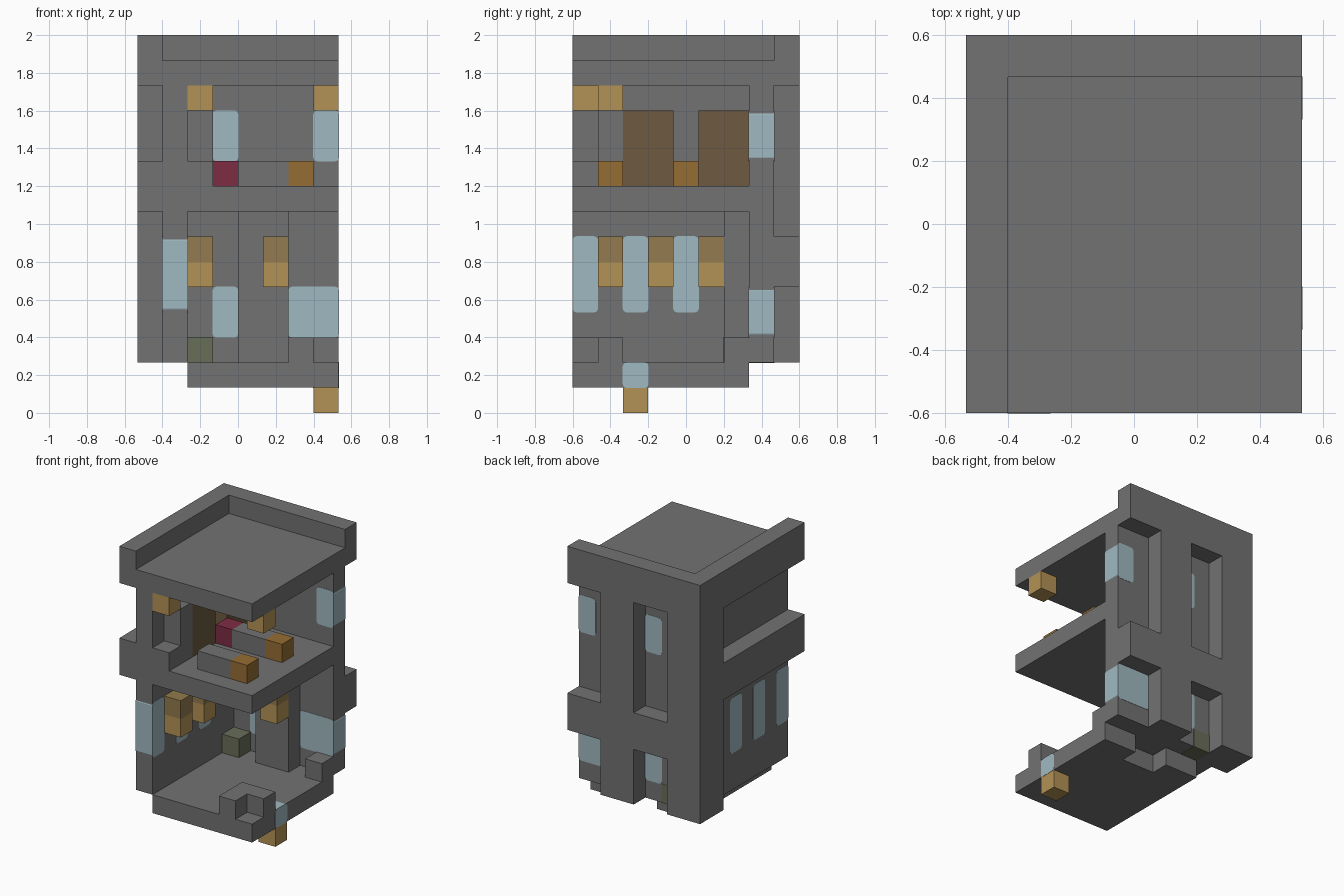
import bpy
import bmesh
from mathutils import Vector

cube = bpy.data.objects.get("Cube")
if cube:
    bpy.data.objects.remove(cube, do_unlink=True)

CELL = 2 / 15                      # everything sits on a grid of cubes
ORIGIN = Vector((-4, -4.5, 0))     # grid corner, in cells


def linear(c):
    c /= 255
    return c / 12.92 if c <= 0.04045 else ((c + 0.055) / 1.055) ** 2.4


def material(name, r, g, b):
    m = bpy.data.materials.new(name)
    colour = (linear(r), linear(g), linear(b), 1)
    m.diffuse_color = colour
    m.use_nodes = True
    m.node_tree.nodes["Principled BSDF"].inputs["Base Color"].default_value = colour
    return m


STONE = material("grey stone", 114, 114, 114)
GLASS = material("pale blue glass", 160, 185, 193)
GOLD = material("gold lamp", 180, 146, 86)
DULL_GOLD = material("dull gold", 147, 123, 78)
ORANGE = material("orange brown", 149, 109, 51)
BROWN = material("dark brown wood", 109, 90, 65)
RED = material("dark red cloth", 125, 44, 68)
GREEN = material("olive green", 104, 109, 88)


def block(name, x, y, z, mat=STONE, round_axis=None, proud=0.0):
    """Box over cell ranges; corners around round_axis may be rounded."""
    lo = (Vector((x[0], y[0], z[0])) + ORIGIN) * CELL - Vector((proud,) * 3)
    hi = (Vector((x[1], y[1], z[1])) + ORIGIN) * CELL + Vector((proud,) * 3)
    bm = bmesh.new()
    bmesh.ops.create_cube(bm, size=1)
    for v in bm.verts:
        v.co = Vector([(lo[a] + hi[a]) / 2 + v.co[a] * (hi[a] - lo[a]) for a in range(3)])
    if round_axis is not None:
        edges = [e for e in bm.edges
                 if abs((e.verts[0].co - e.verts[1].co).normalized()[round_axis]) > 0.9]
        bmesh.ops.bevel(bm, geom=edges, offset=0.022, segments=2, profile=0.5,
                        affect='EDGES')
    mesh = bpy.data.meshes.new(name)
    bm.to_mesh(mesh)
    bm.free()
    mesh.materials.append(mat)
    ob = bpy.data.objects.new(name, mesh)
    bpy.context.collection.objects.link(ob)
    return ob


def cell(name, x, y, z, mat=STONE, height=1):
    return block(name, (x, x + 1), (y, y + 1), (z, z + height), mat)


def window(name, x, y, z, axis):
    return block(name, x, y, z, GLASS, axis, 0.002)


# Roof with parapets on the left edge and the back
block("roof_slab", (0, 8), (0, 9), (13, 14))
block("side_parapet", (0, 1), (0, 9), (14, 15))
block("back_parapet", (1, 8), (8, 9), (14, 15))

# Closed side wall, its corner pillar and middle ledge
block("side_wall", (1, 2), (0, 7), (2, 13))
block("side_corner_pillar", (0, 1), (7, 9), (2, 13))
block("side_ledge", (0, 1), (0, 7), (8, 10))
for j in (0, 2, 4):
    window("side_window", (1, 2), (j, j + 1), (4, 7), 0)

# Back wall with two pillars and a ledge across the gaps
block("back_wall", (1, 8), (7, 8), (2, 13))
block("back_corner_pillar", (1, 2), (8, 9), (2, 13))
block("back_middle_pillar", (4, 6), (8, 9), (2, 13))
for i in (2, 6):
    block("back_ledge", (i, i + 2), (8, 9), (5, 7))
window("upper_back_window", (3, 4), (7, 8), (10, 12), 1)
window("upper_corner_window", (7, 8), (7, 8), (10, 12), 1)
window("lower_back_window", (3, 4), (7, 8), (3, 5), 1)
window("lower_corner_window", (6, 8), (7, 8), (3, 5), 1)

# Floors; the lower one is notched beneath the column
block("upper_floor", (2, 8), (0, 7), (8, 9))
block("lower_floor", (2, 8), (0, 6), (1, 2))
block("lower_floor_back_left", (6, 8), (6, 7), (1, 2))
block("lower_floor_back_right", (2, 4), (6, 7), (1, 2))

# Lower room
block("column", (4, 6), (6, 7), (2, 8))
cell("corner_step", 7, 6, 2)
block("corner_bench_long", (6, 7), (0, 2), (2, 3))
cell("corner_bench_short", 7, 1, 2)
block("plant", (2, 3), (6, 8), (2, 3), GREEN, None, 0.002)
for i, j in ((2, 1), (2, 3), (5, 5)):
    cell("lantern_cap", i, j, 6, DULL_GOLD)
    cell("lantern_light", i, j, 5, GOLD)
window("floor_edge_window", (7, 8), (2, 3), (1, 2), 0)
cell("hanging_lamp", 7, 2, 0, GOLD)

# Upper room
cell("chair_seat", 2, 0, 9)
cell("chair_back", 2, 1, 9, height=3)
for j in (2, 5):
    block("cupboard", (2, 3), (j, j + 2), (9, 12), BROWN)
for j in (1, 4):
    block("bench", (4, 6), (j, j + 1), (9, 10))
    cell("bench_end", 6, j, 9, ORANGE)
cell("cushion", 3, 4, 9, RED)
cell("ceiling_lamp_wall", 2, 0, 12, GOLD)
cell("ceiling_lamp_corner", 7, 1, 12, GOLD)
